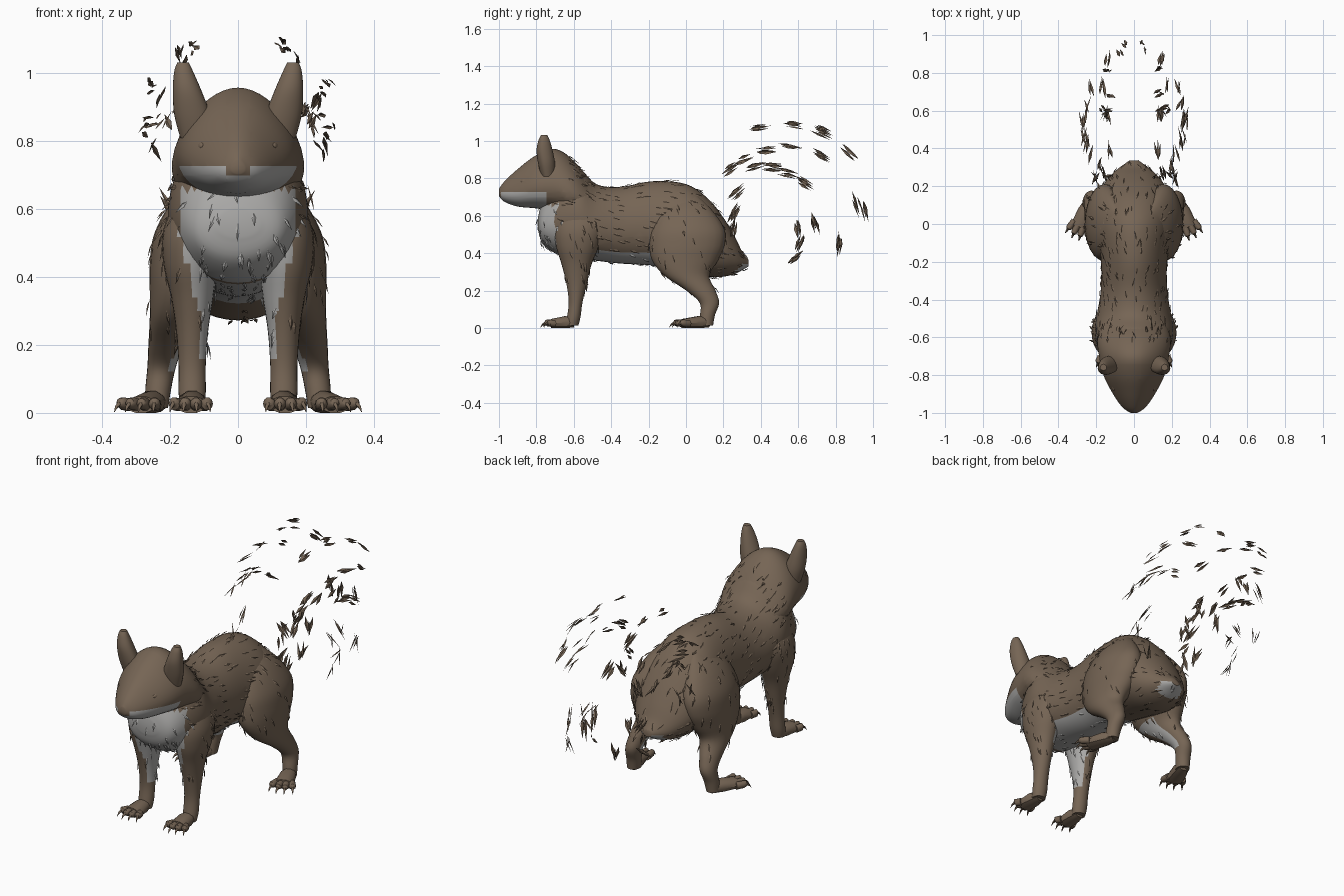
import bpy, bmesh, math, random
from mathutils import Vector

random.seed(7)
default = bpy.data.objects.get("Cube")
if default:
    bpy.data.objects.remove(default, do_unlink=True)


def material(name, rgb):
    m = bpy.data.materials.new(name)
    m.use_nodes = True
    m.diffuse_color = (*rgb, 1)
    node = m.node_tree.nodes["Principled BSDF"]
    node.inputs["Base Color"].default_value = (*rgb, 1)
    node.inputs["Roughness"].default_value = 0.9
    return m


BROWN = material("brown_coat", (0.18, 0.13, 0.09))
PALE = material("pale_grey_coat", (0.41, 0.405, 0.395))
COAT = (BROWN, PALE)


def finish(bm, name, smooth=True):
    mesh = bpy.data.meshes.new(name)
    bm.to_mesh(mesh)
    bm.free()
    obj = bpy.data.objects.new(name, mesh)
    bpy.context.collection.objects.link(obj)
    for m in COAT:
        mesh.materials.append(m)
    if smooth:
        bpy.ops.object.select_all(action='DESELECT')
        obj.select_set(True)
        bpy.context.view_layer.objects.active = obj
        bpy.ops.object.shade_smooth_by_angle(angle=math.radians(40))
    return obj


def refine(rows, steps=5):
    """Insert in-between sections along a smooth curve."""
    out = []
    for i in range(len(rows) - 1):
        a, b, c, d = (rows[max(0, min(len(rows) - 1, i + k))] for k in (-1, 0, 1, 2))
        for j in range(steps):
            t = j / steps
            out.append([q + t * (r - p) / 2 + t * t * (p - 2.5 * q + 2 * r - s / 2)
                        + t ** 3 * (1.5 * (q - r) + (s - p) / 2)
                        for p, q, r, s in zip(a, b, c, d)])
    return out + [list(rows[-1])]


def loft(name, rings, pale=None, cuts=()):
    """Skin closed rings, score them along planes, and colour the faces that meet the pale rule."""
    bm = bmesh.new()
    loops = [[bm.verts.new(p) for p in ring] for ring in rings]
    n = len(loops[0])
    for a, b in zip(loops, loops[1:]):
        for i in range(n):
            bm.faces.new((a[i], a[(i + 1) % n], b[(i + 1) % n], b[i]))
    bm.faces.new(loops[0])
    bm.faces.new(loops[-1])
    bmesh.ops.recalc_face_normals(bm, faces=bm.faces)
    for point, normal in cuts:
        bmesh.ops.bisect_plane(bm, geom=bm.verts[:] + bm.edges[:] + bm.faces[:],
                               plane_co=point, plane_no=normal)
    for f in bm.faces:
        if pale and pale(f.calc_center_median(), f.normal):
            f.material_index = 1
    return finish(bm, name)


def angles(n):
    return [math.tau * i / n for i in range(n)]


def upright_rings(rows, skew, n=40):
    """Sections across y: y, bottom, top, half width; skew widens the lower part."""
    return [[(w * math.cos(a) * (1 - skew * math.sin(a)), y,
              (b + t) / 2 + (t - b) / 2 * math.sin(a)) for a in angles(n)]
            for y, b, t, w in refine(rows)]


def level_rings(rows, side, n=24, front=1.0):
    """Sections across z: x, y, z, x radius, y radius; front flattens the -y half."""
    return [[(side * (x + rx * math.cos(a)),
              y + ry * math.sin(a) * (front if math.sin(a) < 0 else 1), z) for a in angles(n)]
            for x, y, z, rx, ry in refine(rows)]


# Torso with pale chest, belly and patch under the tail root
def torso_pale(c, n):
    chest = c.y < -0.6 and n.y < -0.25 and c.z < 0.66 and abs(c.x) < 0.17
    belly = n.z < -0.65 and -0.65 < c.y < -0.1
    rump = n.z < -0.2 and c.y > 0.26 and abs(c.x) < 0.07
    return chest or belly or rump


torso = loft("torso", upright_rings([
    (-.79, .52, .60, .06), (-.765, .45, .68, .13), (-.68, .39, .82, .18),
    (-.58, .37, .86, .205), (-.48, .36, .77, .195), (-.35, .345, .755, .175),
    (-.18, .335, .785, .175), (0, .30, .77, .20), (.12, .275, .69, .195),
    (.20, .275, .59, .165), (.26, .29, .49, .12), (.30, .31, .41, .075),
    (.335, .33, .365, .025)], 0.12), torso_pale,
    [((s * .17, 0, 0), (1, 0, 0)) for s in (1, -1)])


# Head with pale muzzle sides and a brown nose
def head_pale(c, n):
    nose = c.y < -0.955 and c.z > 0.7 and abs(c.x) < 0.035
    return c.y < -0.745 and c.z < 0.728 and not nose


head = loft("head", upright_rings([
    (-1.0, .705, .745, .018), (-.97, .675, .785, .06), (-.9, .65, .85, .108),
    (-.8, .64, .925, .158), (-.7, .625, .958, .18), (-.6, .60, .895, .188),
    (-.5, .60, .77, .15)], 0.25), head_pale,
    [((0, 0, .728), (0, 0, 1)), ((0, -.745, 0), (0, 1, 0)), ((0, 0, .7), (0, 0, 1)),
     ((.035, 0, 0), (1, 0, 0)), ((-.035, 0, 0), (1, 0, 0))])


def ball(name, centre, size):
    bm = bmesh.new()
    bmesh.ops.create_uvsphere(bm, u_segments=12, v_segments=8, radius=1)
    for v in bm.verts:
        v.co = Vector(centre) + Vector(p * s for p, s in zip(v.co, size))
    finish(bm, name)


ball("nose", (0, -.985, .722), (.02, .014, .014))


# Foot: a domed sole with four spread toes, each ending in a claw
def foot(name, side, heel, tip, width):
    heel, tip = Vector(heel), Vector(tip)
    ahead = (tip - heel).normalized()
    across = Vector((-ahead.y, ahead.x, 0))

    def along(rows, sideways, n=10):
        rings = []
        for p, w, h in rows:
            ring = [p + sideways * w * math.cos(a) + Vector((0, 0, h * math.sin(a)))
                    for a in angles(n)]
            rings.append([(side * q.x, q.y, max(q.z, 0)) for q in ring])
        return rings

    lift = Vector((0, 0, .03))
    loft(name, along([(heel + lift, .028, .028), (heel.lerp(tip, .25) + lift, .043, .036),
                      (heel.lerp(tip, .65) + lift * .8, width * .8, .026)], across))
    for k in (-1.5, -.5, .5, 1.5):
        root = heel.lerp(tip, .55) + across * k * width * .42 + lift * .8
        end = tip + across * k * width * .66 - ahead * abs(k) * .015
        reach = (end - root).normalized()
        sideways = Vector((-reach.y, reach.x, 0)).normalized()
        loft(name + "_toe", along([(root, .017, .02), (root.lerp(end, .5) + lift * .5, .018, .019),
                                   (end - reach * .03 + lift * .7, .014, .015),
                                   (end - reach * .022 + lift * .6, .005, .006)], sideways))
        loft(name + "_claw", along([(end - reach * .03 + lift * .7, .007, .008),
                                    (end - reach * .01 + lift * .5, .005, .006),
                                    (end + lift * .1, .001, .001)], sideways, 6))


furry = [torso, head]
for side, label in ((1, "left"), (-1, "right")):
    # Ears, flatter towards the front
    loft(label + "_ear", level_rings([
        (.12, -.745, .81, .05, .045), (.135, -.755, .88, .053, .055), (.15, -.765, .95, .042, .052),
        (.16, -.765, 1.005, .028, .036), (.162, -.762, 1.032, .017, .02)], side, front=.65))
    # Closed eyelids, nearly flush with the face
    ball(label + "_eyelid", (side * .104, -.85, .785), (.015, .035, .016))

    # Front legs, pale on the inner side, wider towards the chest
    furry.append(loft(label + "_front_leg", level_rings([
        (.11, -.56, .66, .06, .10), (.135, -.57, .54, .085, .13), (.14, -.58, .44, .08, .115),
        (.135, -.585, .34, .062, .08), (.135, -.585, .24, .047, .055), (.135, -.59, .14, .04, .037),
        (.135, -.6, .06, .04, .036), (.135, -.61, .015, .035, .035)], side),
        lambda c, n: .15 < c.z < .6 and (n.x * side < -.45
                                         or n.y < .3 and c.x * side < .09 + .25 * (c.z - .2))))
    foot(label + "_front_foot", side, (.133, -.6, 0), (.142, -.785, 0), .06)

    # Hind legs, broad thighs tucked into the flanks
    furry.append(loft(label + "_hind_leg", level_rings([
        (.08, .0, .71, .03, .06), (.12, .0, .63, .07, .14), (.148, .01, .53, .098, .195),
        (.16, .005, .44, .10, .20), (.168, -.005, .36, .092, .175), (.19, .005, .28, .07, .12),
        (.212, .08, .2, .052, .078), (.225, .125, .135, .042, .052),
        (.235, .115, .07, .038, .04), (.24, .105, .015, .034, .04)], side),
        lambda c, n: n.x * side < -.55 and n.y < .15 and .12 < c.z < .32))
    foot(label + "_hind_foot", side, (.235, .12, 0), (.315, -.09, 0), .062)


def sliver(bm, base, direction, normal, length, width, index=0):
    """A thin leaf-shaped lock of hair."""
    across = direction.cross(normal).normalized() * width
    middle = base + direction * length * .4
    corners = [base, middle + across, base + direction * length, middle - across]
    v = [bm.verts.new(p) for p in corners]
    ridge = bm.verts.new(middle + normal * width * .5)
    for i in range(4):
        bm.faces.new((v[i], v[(i + 1) % 4], ridge)).material_index = index


# Locks of hair lying along the coat, swept back and down
bm = bmesh.new()
for obj in furry:
    leg = "leg" in obj.name
    faces = [p for p in obj.data.polygons
             if p.center.z > .2 and not (obj is head and p.center.y < -.64)]
    count = 380 if obj is torso else 65
    for p in random.choices(faces, [f.area for f in faces], k=count):
        n = p.normal.copy()
        chest = p.material_index == 1
        flow = Vector((random.uniform(-.4, .4), .3 if leg else 1, -1 if leg or chest else -.3))
        flow = flow - n * flow.dot(n)
        if flow.length < .1:
            continue
        flow = (flow.normalized() + n * random.uniform(.05, .25)).normalized()
        sliver(bm, p.center + n * .001, flow, n, random.uniform(.035, .06),
               random.uniform(.005, .009), int(chest))
finish(bm, "coat_locks", False)

# Loose tail locks arranged around an arched plume: x, y, z of each cluster
clusters = [
    (.12, .25, .54), (.2, .26, .62), (.15, .27, .72), (.21, .24, .85), (.19, .31, .90),
    (.22, .37, .86), (.12, .39, 1.07), (.14, .58, 1.09), (.17, .73, 1.05), (.26, .43, .95),
    (.27, .56, .98), (.24, .72, .92), (.14, .87, .94), (.26, .47, .86), (.27, .55, .83),
    (.25, .64, .77), (.14, .60, .53), (.17, .61, .45), (.15, .58, .37), (.13, .69, .56),
    (.14, .82, .45), (.07, .92, .66), (.05, .95, .62)]
bm = bmesh.new()
for side in (1, -1):
    for x, y, z in clusters:
        spread = Vector((.015, .015, .02))
        for _ in range(random.randint(2, 4)):
            p = Vector((side * x, y, z)) + Vector(random.uniform(-s, s) for s in spread)
            out = Vector((side * .15, y - .47, z - .5)).normalized()
            flow = Vector((random.uniform(-.15, .15), z - .5, .47 - y)).normalized()
            normal = (out + Vector((side * random.uniform(0, 1.5), 0, 0))).normalized()
            length = random.uniform(.07, .12)
            sliver(bm, p - flow * length / 2, flow, normal, length, random.uniform(.007, .011))
finish(bm, "tail_locks", False)
